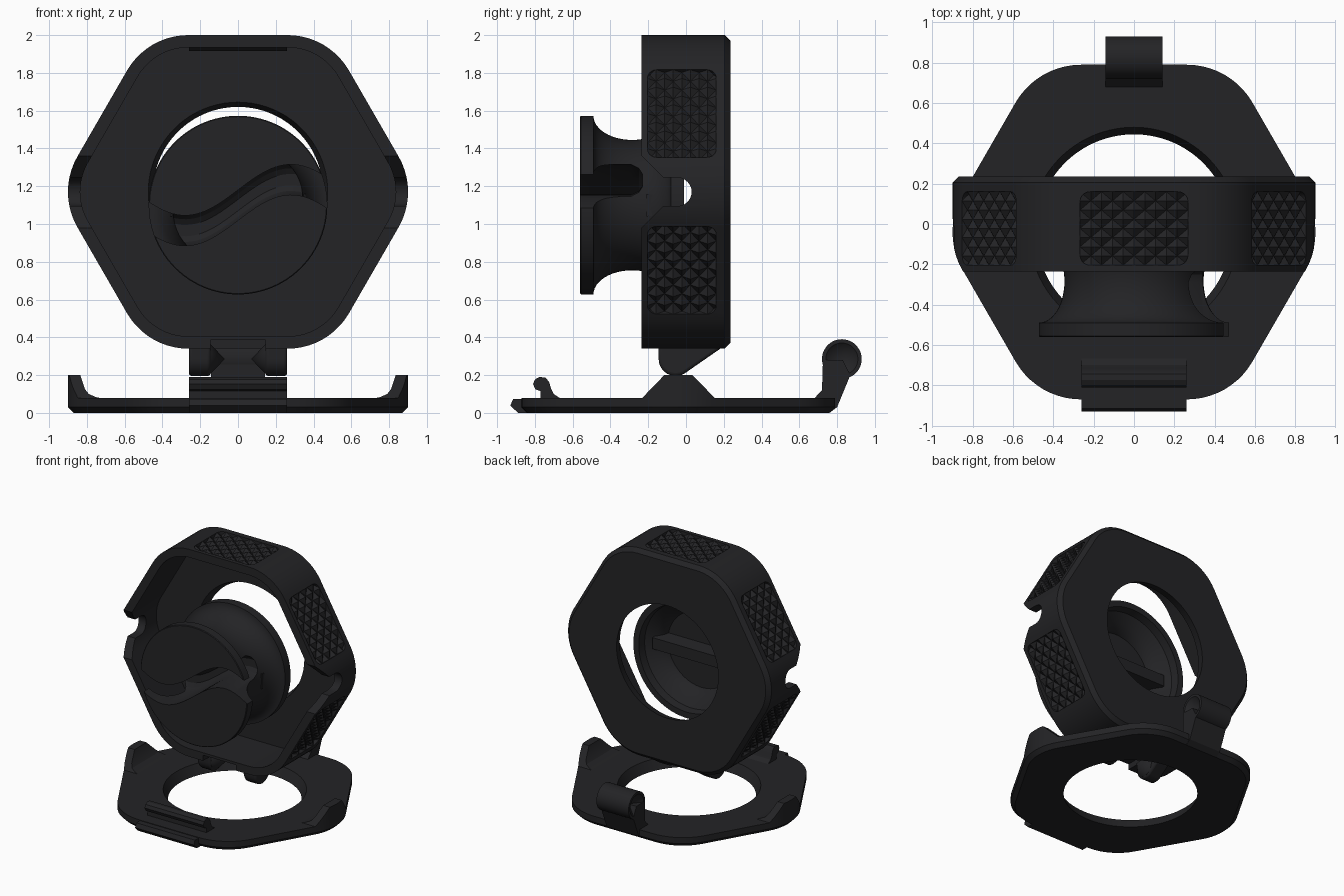
import bpy, bmesh, math
from math import sin, cos, radians, pi, sqrt
from mathutils import Matrix, Vector

if "Cube" in bpy.data.objects:
    bpy.data.objects.remove(bpy.data.objects["Cube"])

black = bpy.data.materials.new("black_plastic")
black.diffuse_color = (0.017, 0.017, 0.019, 1)
black.use_nodes = True
black.node_tree.nodes["Principled BSDF"].inputs["Base Color"].default_value = black.diffuse_color
AX = {'x': lambda t, u, v: (t, u, v),
      'y': lambda t, u, v: (u, t, v),
      'z': lambda t, u, v: (u, v, t)}


def finish(name, bm):
    bmesh.ops.remove_doubles(bm, verts=bm.verts, dist=1e-5)
    bmesh.ops.recalc_face_normals(bm, faces=bm.faces)
    me = bpy.data.meshes.new(name)
    bm.to_mesh(me)
    bm.free()
    me.materials.append(black)
    ob = bpy.data.objects.new(name, me)
    bpy.context.collection.objects.link(ob)
    return ob


def loft(name, rings, closed=False):
    """Skin equal-length loops; closed joins the last loop to the first."""
    bm = bmesh.new()
    loops = [[bm.verts.new(p) for p in r] for r in rings]
    n = len(loops[0])
    pairs = list(zip(loops, loops[1:]))
    if closed:
        pairs.append((loops[-1], loops[0]))
    else:
        bm.faces.new(loops[0])
        bm.faces.new(loops[-1])
    for a, b in pairs:
        for i in range(n):
            j = (i + 1) % n
            bm.faces.new((a[i], a[j], b[j], b[i]))
    return finish(name, bm)


def extrude(name, pts, axis, a, b):
    return loft(name, [[AX[axis](t, u, v) for u, v in pts] for t in (a, b)])


def circle(r, t, axis, cu, cv, angles=None, n=96):
    angles = angles or [2 * pi * i / n for i in range(n)]
    r = max(r, 1e-7)
    return [AX[axis](t, cu + r * cos(a), cv + r * sin(a)) for a in angles]


def lathe(name, prof, axis, cu, cv, n=48):
    return loft(name, [circle(r, t, axis, cu, cv, n=n) for t, r in prof])


def hexagon(off=0.0):
    """Rounded hexagon, apothem 0.83, inset by off."""
    pts, rad, d = [], 0.375 - off, (0.83 - 0.375) / cos(pi / 6)
    arcs = [[(d * cos(k * pi / 3) + rad * cos(k * pi / 3 + radians(s)),
              d * sin(k * pi / 3) + rad * sin(k * pi / 3 + radians(s)))
             for s in range(-30, 31, 6)] for k in range(6)]
    for k in range(6):
        pts += arcs[k]
        p, q = Vector(arcs[k][-1]), Vector(arcs[(k + 1) % 6][0])
        pts += [tuple(p.lerp(q, i / 8)) for i in range(1, 8)]
    return pts


ANG = [math.atan2(v, u) for u, v in hexagon()]


def hexring(off, t, axis, cu, cv):
    return [AX[axis](t, cu + u, cv + v) for u, v in hexagon(off)]


def boolean(ob, cutter, op='DIFFERENCE'):
    m = ob.modifiers.new("cut", 'BOOLEAN')
    m.object, m.operation, m.solver = cutter, op, 'EXACT'
    bpy.context.view_layer.objects.active = ob
    bpy.ops.object.modifier_apply(modifier=m.name)
    bpy.data.objects.remove(cutter)


# Hexagonal housing: hollow, open to the front, round hole in the back wall
CZ = 1.17
housing = loft("housing", [
    hexring(0, -0.235, 'y', 0, CZ), hexring(0, 0.205, 'y', 0, CZ),
    hexring(0.03, 0.235, 'y', 0, CZ), circle(0.45, 0.235, 'y', 0, CZ, ANG),
    circle(0.475, 0.16, 'y', 0, CZ, ANG), hexring(0.065, 0.16, 'y', 0, CZ),
    hexring(0.065, -0.235, 'y', 0, CZ)], closed=True)

# Cord notches at the left and right corners
slot = [(-0.3, CZ - 0.255), (-0.12, CZ - 0.075)]
slot += [(-0.045 + 0.075 * cos(a), CZ + 0.075 * sin(a))
         for a in [radians(d) for d in range(-90, 91, 15)]]
slot += [(-0.12, CZ + 0.075), (-0.3, CZ + 0.255)]
for s in (-1, 1):
    boolean(housing, extrude("notch_cutter", slot, 'x', s * 0.7, s * 1.0))

# Clearance for the hinge barrel
gap = [(-0.3, 0.3), (0.05, 0.3), (0.05, 0.385), (-0.3, 0.385)]
boolean(housing, extrude("gap_cutter", gap, 'x', -0.145, 0.145))

# Knurled grip pads sunk into five faces
HU, HV, VC, CR, DEEP = 0.268, 0.182, -0.022, 0.05, 0.03


def grip(bm_frame, label):
    rect = [(sx * (HU - CR) + CR * cos(radians(a0 + d)), sy * (HV - CR) + CR * sin(radians(a0 + d)))
            for sx, sy, a0 in ((1, 1, 0), (-1, 1, 90), (-1, -1, 180), (1, -1, 270))
            for d in range(0, 91, 18)]
    cutter = extrude("grip_cutter", rect, 'z', -DEEP, 0.06)
    cutter.data.transform(bm_frame)
    boolean(housing, cutter)
    bm = bmesh.new()
    a, b = 0.0536, 0.0455
    for i in range(-6, 7):
        for j in range(-5, 6):
            if (i + j) % 2:
                continue
            u, v = i * a, j * b
            base = [bm.verts.new((u + p * a, v + q * b, -DEEP))
                    for p, q in ((1, 0), (0, 1), (-1, 0), (0, -1))]
            tip = bm.verts.new((u, v, 0))
            for k in range(4):
                bm.faces.new((base[k], base[(k + 1) % 4], tip))
    planes = [((HU, 0), (1, 0)), ((0, HV), (0, 1)), ((HU - 0.015, HV - 0.015), (1, 1)),
              ((HU - 0.015, HV - 0.015), (-1, 1))]
    for (pu, pv), (nu, nv) in planes:
        for s in (-1, 1):
            co = Vector((s * pu * (nu or 1), s * pv * (nv or 1), 0))
            bmesh.ops.bisect_plane(bm, geom=bm.verts[:] + bm.edges[:] + bm.faces[:],
                                   plane_co=co, plane_no=(s * nu, s * nv, 0), clear_outer=True)
    for f in bm.faces:
        if f.normal.z < 0:
            f.normal_flip()
    bm.transform(bm_frame)
    finish(label, bm)


for k, deg in enumerate((90, 30, 150, -30, 210)):
    n = Vector((cos(radians(deg)), 0, sin(radians(deg))))
    y = Vector((0, 1, 0))
    frame = Matrix((y.cross(n), y, n)).transposed().to_4x4()
    frame.translation = Vector((0, VC, CZ)) + n * 0.83
    grip(frame, f"grip_pad_{k + 1}")

# Snap ridge inside the top wall
extrude("snap_ridge", [(-0.2, 1.94), (-0.17, 1.915), (-0.14, 1.915), (-0.11, 1.94)], 'x', -0.26, 0.26)

# Hinge lugs with pivot cones under the housing
lug = [(-0.145, 0.37), (-0.145, 0.285)]
lug += [(-0.055 + 0.09 * cos(radians(d)), 0.285 + 0.09 * sin(radians(d))) for d in range(195, 301, 15)]
lug += [(0.225, 0.37), (0.2, 0.39), (0.0, 0.39)]
for s, side in ((-1, "left"), (1, "right")):
    ob = extrude(f"hinge_lug_{side}", lug, 'x', s * 0.145, s * 0.26)
    bv = ob.modifiers.new("round", 'BEVEL')
    bv.width, bv.segments = 0.02, 3
    lathe(f"pivot_cone_{side}", [(s * 0.15, 0.078), (s * 0.145, 0.078), (s * 0.07, 0)], 'x', -0.055, 0.285)

# Base lid: rounded hexagonal plate with a bevelled hole
BY = -0.04
loft("lid_plate", [
    hexring(0.03, 0, 'z', 0, BY), hexring(0, 0.03, 'z', 0, BY), hexring(0, 0.078, 'z', 0, BY),
    circle(0.52, 0.078, 'z', 0, BY, ANG), circle(0.485, 0, 'z', 0, BY, ANG)], closed=True)

# Side tabs that plug the cord notches
for s, side in ((-1, "left"), (1, "right")):
    prof = [(0.92, 0.05), (0.92, 0.2), (0.835, 0.2), (0.81, 0.125), (0.79, 0.1), (0.75, 0.083), (0.69, 0.07), (0.69, 0.05)]
    tab = extrude(f"lid_tab_{side}", [(s * u, v) for u, v in prof], 'y', -0.3, 0.2)
    wedge = [(BY - 0.22, 0.05), (BY + 0.22, 0.05), (BY + 0.075, 0.2), (BY - 0.075, 0.2)]
    boolean(tab, extrude("wedge", wedge, 'x', -1, 1), 'INTERSECT')
    boolean(tab, loft("trim", [hexring(0, z, 'z', 0, BY) for z in (-0.1, 0.3)]), 'INTERSECT')

# Front thumb lip and snap clip
extrude("thumb_lip", [(-0.93, 0.04), (-0.89, 0), (-0.78, 0), (-0.78, 0.075), (-0.915, 0.073)], 'x', -0.26, 0.26)
clip = extrude("snap_clip", [
    (-0.655, 0.07), (-0.7, 0.1), (-0.715, 0.13), (-0.725, 0.165), (-0.745, 0.187), (-0.775, 0.19),
    (-0.8, 0.177), (-0.81, 0.152), (-0.797, 0.125), (-0.77, 0.115), (-0.77, 0.07)], 'x', -0.26, 0.26)

# Rear hinge arm and barrel with conical sockets
extrude("hinge_arm", [(0.68, 0.0), (0.76, 0), (0.8, 0.03), (0.87, 0.2), (0.83, 0.28),
                      (0.725, 0.28), (0.72, 0.12), (0.68, 0.078)], 'x', -0.142, 0.142)
lathe("hinge_barrel", [(-0.07, 0), (-0.142, 0.085), (-0.142, 0.105), (0.142, 0.105),
                       (0.142, 0.085), (0.07, 0)], 'x', 0.825, 0.285)

# Cord spool: waisted body, hollow back
SZ = 1.10
prof = [(-0.56, 0.468), (-0.555, 0.473), (-0.49, 0.473)]
for i in range(1, 24):
    c = cos(pi * i / 24)
    prof.append((-0.285 - 0.205 * c, 0.473 - 0.128 * sqrt(1 - c * c)))
prof += [(-0.08, 0.473), (-0.01, 0.473), (-0.01, 0.425), (-0.07, 0.415), (-0.12, 0.35),
         (-0.17, 0.31), (-0.2, 0.3)]
spool = lathe("spool", prof, 'y', 0, SZ, n=96)

# S-shaped cord channel across the spool face
xs = [-0.6 + 1.2 * i / 48 for i in range(49)]


def s_ring(y, half):
    f = lambda x: SZ + 0.135 * sin(pi * x / 0.56)
    return [(x, y, f(x) + half) for x in xs] + [(x, y, f(x) - half) for x in reversed(xs)]


boolean(spool, loft("channel_cutter", [s_ring(-0.7, 0.08), s_ring(-0.29, 0.08),
                                       s_ring(-0.25, 0.06), s_ring(-0.23, 0.03)]))

# Cross bar in the hollow back of the spool
extrude("spool_bar", [(-0.21, SZ - 0.06), (-0.21, SZ + 0.06), (-0.09, SZ + 0.045), (-0.09, SZ - 0.045)], 'x', -0.36, 0.36)

# Smooth rounded surfaces, keep the knurling flat
for ob in bpy.context.scene.objects:
    ob.select_set(not ob.name.startswith("grip"))
bpy.context.view_layer.objects.active = spool
bpy.ops.object.shade_smooth_by_angle(angle=radians(28))
